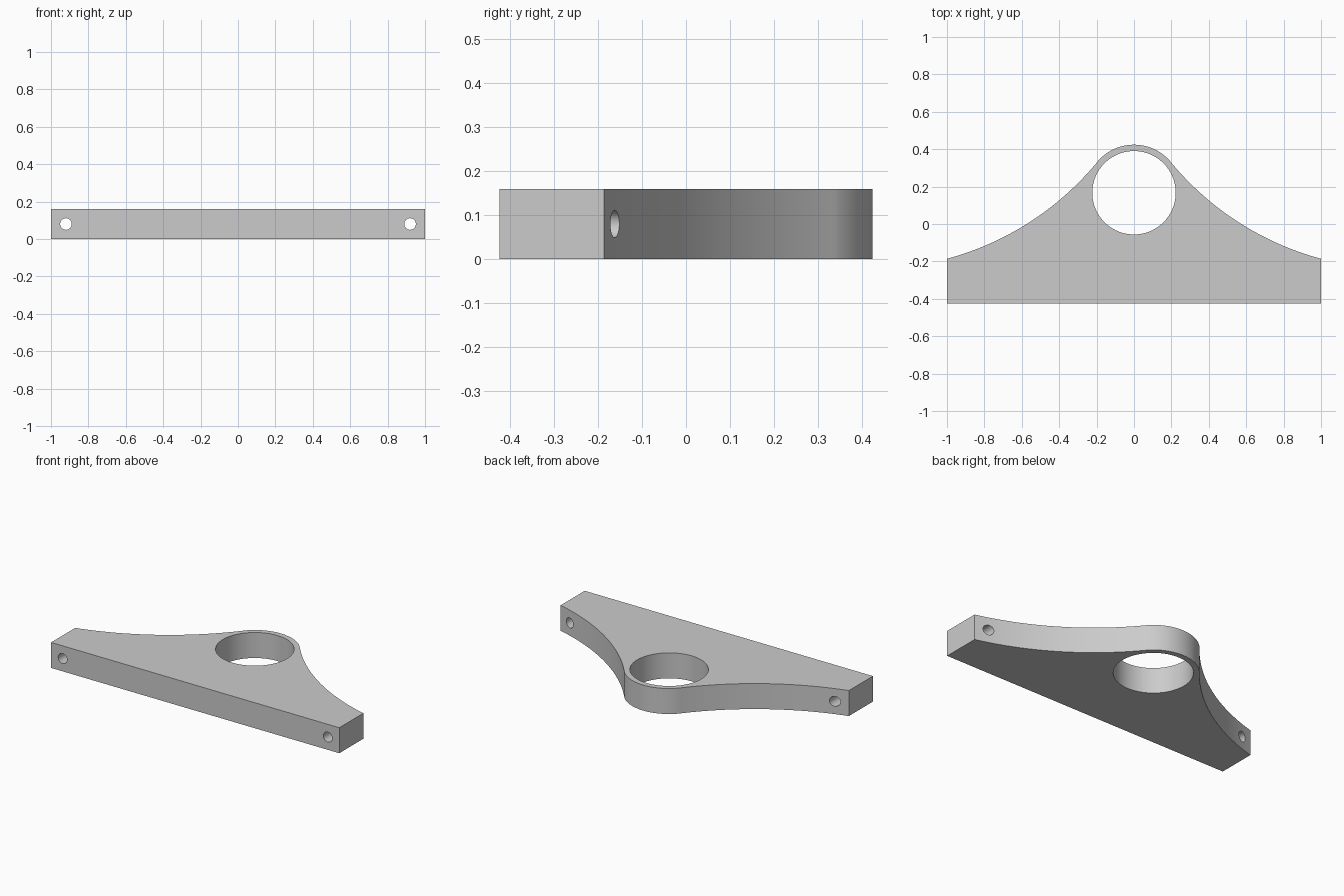
import bpy, bmesh, math
from math import sin, cos, atan2, pi
from mathutils import Vector

if "Cube" in bpy.data.objects:
    bpy.data.objects.remove(bpy.data.objects["Cube"], do_unlink=True)

HEIGHT = 0.16
FRONT = -0.424
RING = Vector((0, 0.167))        # centre of the large bore
RING_R, BORE_R = 0.257, 0.223
TIP = Vector((1, -0.186))        # rear corner of each wing
FLANK = Vector((1.408, 1.33))    # centre of the concave flank

grey = bpy.data.materials.new("plain grey")
grey.use_nodes = True
grey.diffuse_color = (0.6, 0.6, 0.6, 1)
grey.node_tree.nodes["Principled BSDF"].inputs["Base Color"].default_value = (0.6, 0.6, 0.6, 1)


def arc(centre, radius, start, end, steps):
    angles = [start + (end - start) * i / steps for i in range(steps + 1)]
    return [centre + radius * Vector((cos(a), sin(a))) for a in angles]


# Right half of the outline: front corner, concave flank, rounded nose
to_flank = FLANK - RING
join = atan2(to_flank.y, to_flank.x)
to_tip = TIP - FLANK
flank_r = to_tip.length
flank = arc(FLANK, flank_r, atan2(to_tip.y, to_tip.x), join - pi, 32)
nose = arc(RING, RING_R, join, pi / 2, 16)
half = [Vector((1, FRONT))] + flank + nose[1:]
outline = half + [Vector((-p.x, p.y)) for p in reversed(half[:-1])]

# Plate extruded from the outline
bm = bmesh.new()
face = bm.faces.new([bm.verts.new((p.x, p.y, 0)) for p in outline])
top = bmesh.ops.extrude_face_region(bm, geom=[face])["geom"]
bmesh.ops.translate(bm, vec=(0, 0, HEIGHT), verts=[v for v in top if isinstance(v, bmesh.types.BMVert)])
bmesh.ops.recalc_face_normals(bm, faces=bm.faces)
mesh = bpy.data.meshes.new("bracket_plate")
bm.to_mesh(mesh)
bm.free()
plate = bpy.data.objects.new("bracket_plate", mesh)
bpy.context.collection.objects.link(plate)
mesh.materials.append(grey)


def drill(name, radius, location, rotation, sides):
    """Cut a round through hole in the plate."""
    bpy.ops.mesh.primitive_cylinder_add(vertices=sides, radius=radius, depth=2,
                                        location=location, rotation=rotation)
    cutter = bpy.context.object
    cutter.name = name
    cutter.hide_render = True
    cutter.data.materials.append(grey)
    bpy.context.view_layer.objects.active = plate
    mod = plate.modifiers.new(name, "BOOLEAN")
    mod.operation, mod.solver, mod.object = "DIFFERENCE", "EXACT", cutter
    bpy.ops.object.modifier_apply(modifier=name)
    bpy.data.objects.remove(cutter, do_unlink=True)


# Large vertical bore and a bolt hole through each wing
drill("bore", BORE_R, (RING.x, RING.y, HEIGHT / 2), (0, 0, 0), 96)
for side in (-1, 1):
    drill("bolt_hole", 0.031, (side * 0.92, 0, HEIGHT / 2), (pi / 2, 0, 0), 32)

bpy.ops.object.select_all(action="DESELECT")
plate.select_set(True)
bpy.context.view_layer.objects.active = plate
bpy.ops.object.shade_smooth_by_angle(angle=math.radians(30))
